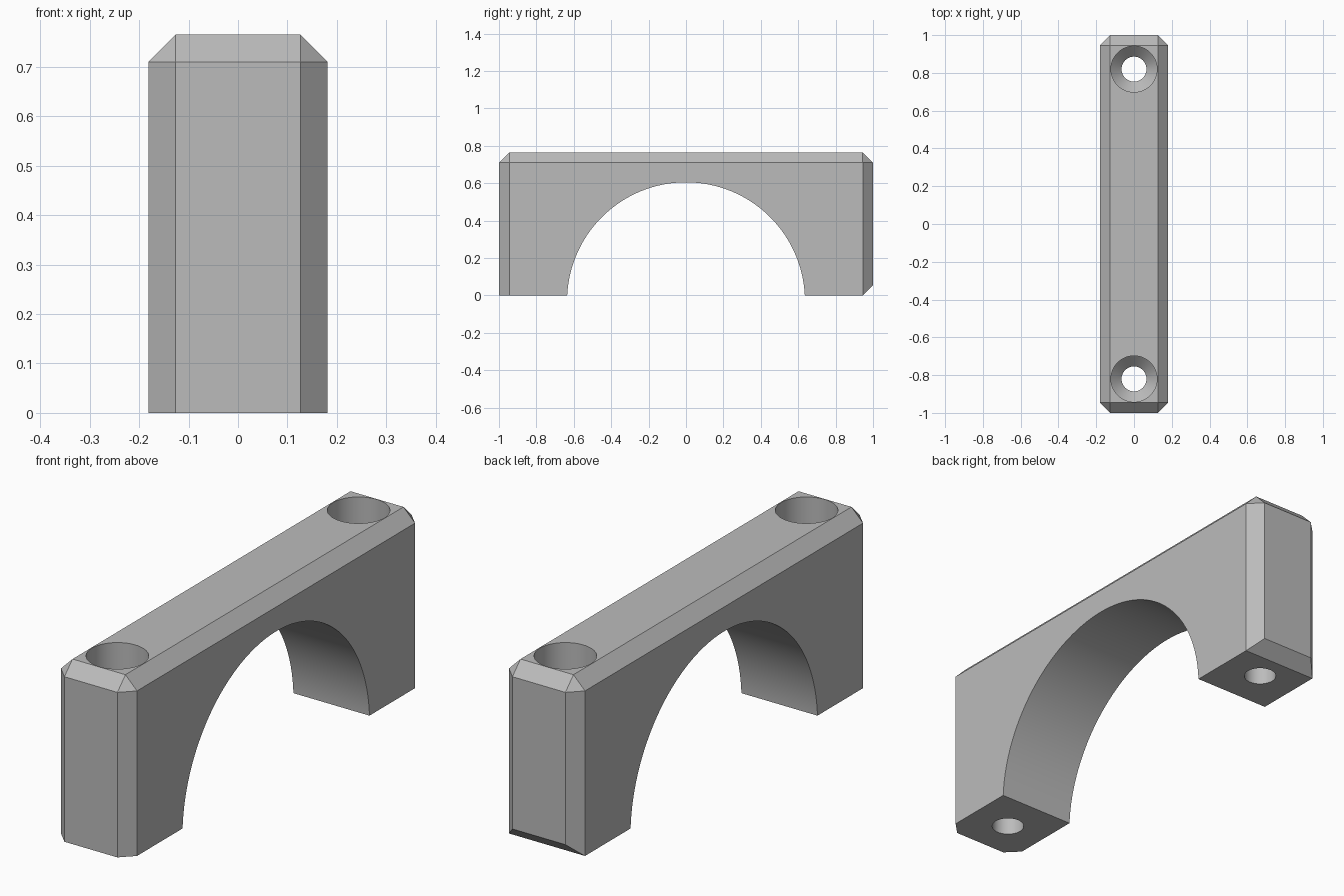
import bpy
import bmesh
import math

old = bpy.data.objects.get("Cube")
if old:
    bpy.data.objects.remove(old, do_unlink=True)

HALF_W, HALF_L, HEIGHT, CHAMFER = 0.181, 1.0, 0.765, 0.055
HOLE_Y, BORE_R, SHANK_R, BORE_FLOOR = 0.82, 0.122, 0.066, 0.38

grey = bpy.data.materials.new("plain_grey")
grey.use_nodes = True
colour = (0.5, 0.5, 0.5, 1)
grey.diffuse_color = colour
grey.node_tree.nodes["Principled BSDF"].inputs["Base Color"].default_value = colour


def make_object(name, bm):
    bmesh.ops.recalc_face_normals(bm, faces=bm.faces)
    mesh = bpy.data.meshes.new(name)
    bm.to_mesh(mesh)
    bm.free()
    mesh.materials.append(grey)
    obj = bpy.data.objects.new(name, mesh)
    bpy.context.collection.objects.link(obj)
    return obj


def cutter(name, bm):
    obj = make_object(name, bm)
    obj.hide_render = True
    obj.hide_set(True)
    return obj


# Chamfered block: hull of the corner points, only the back lower edge is cut
bm = bmesh.new()
in_w, in_l, shoulder = HALF_W - CHAMFER, HALF_L - CHAMFER, HEIGHT - CHAMFER
for sx in (-1, 1):
    for sy in (-1, 1):
        toe = CHAMFER if sy > 0 else 0
        for x, y, z in ((in_w, in_l, HEIGHT), (in_w, HALF_L, shoulder),
                        (HALF_W, in_l, shoulder), (in_w, HALF_L, toe),
                        (HALF_W, in_l, 0)):
            bm.verts.new((sx * x, sy * y, z))
bmesh.ops.convex_hull(bm, input=bm.verts)
bmesh.ops.dissolve_limit(bm, angle_limit=math.radians(1),
                         verts=bm.verts, edges=bm.edges)
clamp = make_object("clamp_body", bm)

# Arch cutter: a cylinder lying across the block
bm = bmesh.new()
bmesh.ops.create_cone(bm, cap_ends=True, segments=128, radius1=0.636,
                      radius2=0.636, depth=1)
for v in bm.verts:
    v.co = (v.co.z, v.co.x, v.co.y - 0.031)
cutters = [cutter("arch_cutter", bm)]

# Screw hole cutters: wide bore, conical seat, narrow shank
seat = BORE_FLOOR - (BORE_R - SHANK_R)
profile = [(0, 1), (BORE_R, 1), (BORE_R, BORE_FLOOR), (SHANK_R, seat),
           (SHANK_R, -0.2), (0, -0.2)]
for name, y in (("front", -HOLE_Y), ("back", HOLE_Y)):
    bm = bmesh.new()
    pts = [bm.verts.new((r, y, z)) for r, z in profile]
    edges = [bm.edges.new(pair) for pair in zip(pts, pts[1:])]
    bmesh.ops.spin(bm, geom=pts + edges, cent=(0, y, 0), axis=(0, 0, 1),
                   angle=math.tau, steps=64)
    bmesh.ops.remove_doubles(bm, verts=bm.verts, dist=0.0001)
    cutters.append(cutter(name + "_screw_hole_cutter", bm))

# Cut the arch and holes, then apply
bpy.context.view_layer.objects.active = clamp
clamp.select_set(True)
for tool in cutters:
    mod = clamp.modifiers.new(tool.name, 'BOOLEAN')
    mod.operation = 'DIFFERENCE'
    mod.solver = 'EXACT'
    mod.object = tool
    bpy.ops.object.modifier_apply(modifier=mod.name)
for tool in cutters:
    bpy.data.objects.remove(tool, do_unlink=True)
bpy.ops.object.shade_smooth_by_angle(angle=math.radians(30))
